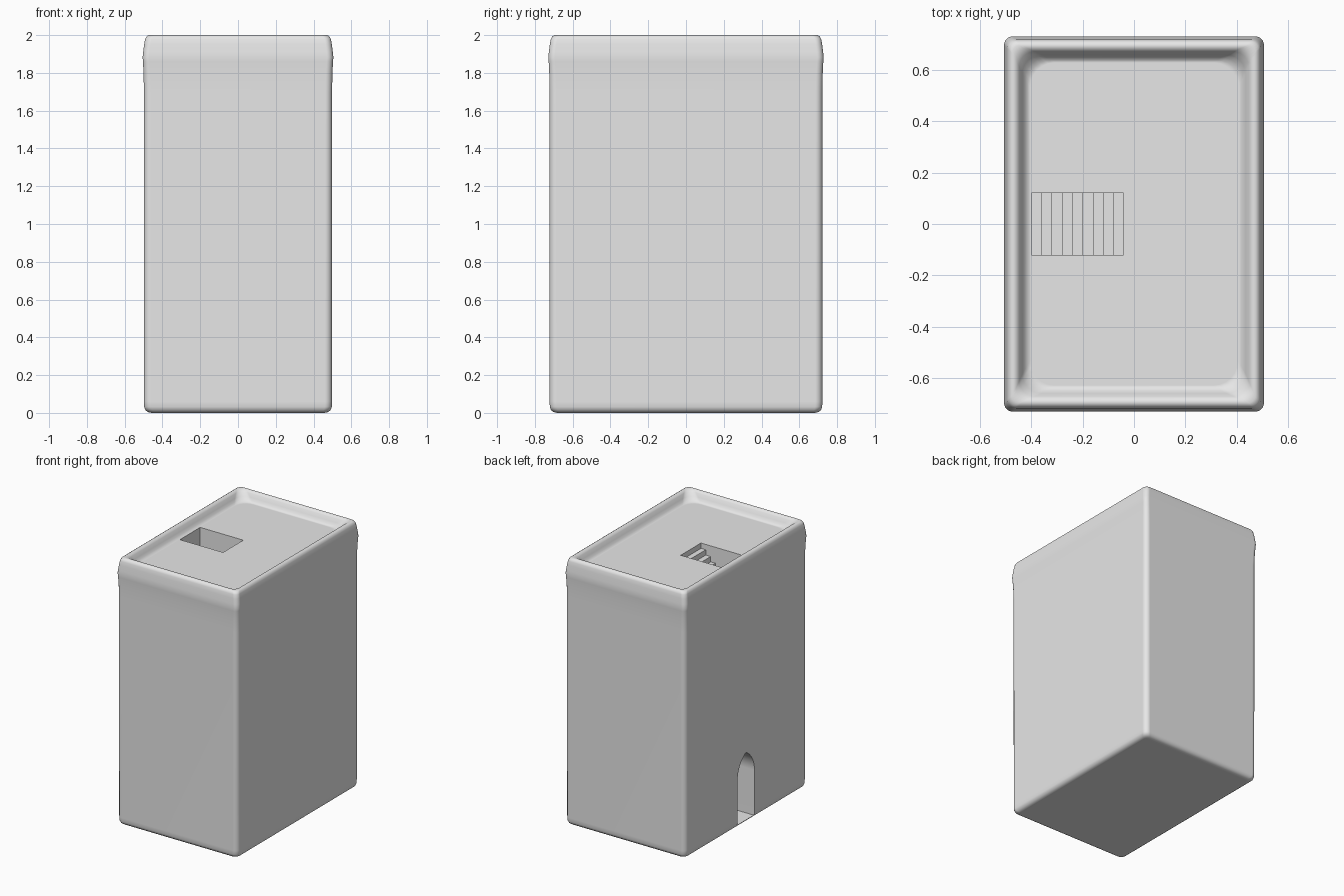
import bpy, bmesh, math

if "Cube" in bpy.data.objects:
    bpy.data.objects.remove(bpy.data.objects["Cube"])

HX, HY = 0.498, 0.722      # half sizes of the straight walls
FLOOR = 1.932              # height of the sunken roof


def ring(bm, off, radius, z, seg=6):
    """Rounded-rectangle loop, offset from the wall line."""
    hx, hy = HX + off, HY + off
    out = []
    for i, (sx, sy) in enumerate(((1, 1), (-1, 1), (-1, -1), (1, -1))):
        for k in range(seg + 1):
            a = math.pi / 2 * (i + k / seg)
            out.append(bm.verts.new((sx * (hx - radius) + radius * math.cos(a),
                                     sy * (hy - radius) + radius * math.sin(a), z)))
    return out


def make_object(name, bm):
    bmesh.ops.recalc_face_normals(bm, faces=bm.faces)
    me = bpy.data.meshes.new(name)
    bm.to_mesh(me)
    bm.free()
    ob = bpy.data.objects.new(name, me)
    bpy.context.collection.objects.link(ob)
    return ob


def prism(name, pts, shift):
    """Closed profile extruded along a vector."""
    bm = bmesh.new()
    face = bm.faces.new([bm.verts.new(p) for p in pts])
    ext = bmesh.ops.extrude_face_region(bm, geom=[face])
    bmesh.ops.translate(bm, vec=shift,
                        verts=[v for v in ext["geom"] if isinstance(v, bmesh.types.BMVert)])
    return make_object(name, bm)


# Tower block: stacked loops (offset, corner radius, height)
profile = [
    (-0.040, 0.030, 0.000), (-0.022, 0.033, 0.004), (-0.008, 0.036, 0.014),
    (-0.001, 0.038, 0.032), (0.000, 0.038, 0.060), (0.000, 0.036, 1.700),
    (0.002, 0.035, 1.800), (0.005, 0.034, 1.860), (0.007, 0.034, 1.882),
    (0.004, 0.034, 1.910), (-0.001, 0.034, 1.950), (-0.006, 0.034, 1.978),
    (-0.013, 0.034, 1.992), (-0.025, 0.034, 2.000), (-0.040, 0.045, 1.998),
    (-0.052, 0.060, 1.986), (-0.064, 0.075, 1.962), (-0.074, 0.085, 1.945),
    (-0.085, 0.090, 1.936), (-0.095, 0.095, FLOOR),
]
bm = bmesh.new()
loops = [ring(bm, *p) for p in profile]
n = len(loops[0])
for a, b in zip(loops, loops[1:]):
    for i in range(n):
        j = (i + 1) % n
        bm.faces.new((a[i], a[j], b[j], b[i]))
bm.faces.new(loops[0][::-1])
bm.faces.new(loops[-1])
tower = make_object("tower", bm)

# Roof stairwell: nine steps going down towards -x
STEP, N = 0.04, 9
x, z = -0.04, FLOOR
pts = [(-0.398, -0.12, 2.1), (x, -0.12, 2.1)]
for i in range(N):
    z -= STEP
    pts.append((x, -0.12, z))
    x = max(x - STEP, -0.398)
    pts.append((x, -0.12, z))
stairwell = prism("stairwell_cutter", pts, (0, 0.24, 0))

# Pointed-arch doorway on the -x side
W, SPRING, C = 0.10, 0.36, 0.0945
R = W + C
top = math.acos(C / R)
arc = [(R * math.cos(top * k / 8) - C, SPRING + R * math.sin(top * k / 8)) for k in range(9)]
outline = [(W, 0.02)] + arc + [(-y, h) for y, h in arc[-2::-1]] + [(-W, 0.02)]
doorway = prism("doorway_cutter", [(-0.7, y, h) for y, h in outline], (0.5, 0, 0))

# Cut both openings
bpy.context.view_layer.objects.active = tower
tower.select_set(True)
for cutter in (stairwell, doorway):
    cutter.hide_render = True
    mod = tower.modifiers.new("cut", 'BOOLEAN')
    mod.operation, mod.solver, mod.object = 'DIFFERENCE', 'EXACT', cutter
    bpy.ops.object.modifier_apply(modifier=mod.name)
    bpy.data.objects.remove(cutter)

# Single grey material and smooth shading
grey = bpy.data.materials.new("light grey")
grey.diffuse_color = (0.8, 0.8, 0.8, 1)
grey.use_nodes = True
grey.node_tree.nodes["Principled BSDF"].inputs["Base Color"].default_value = grey.diffuse_color
tower.data.materials.clear()
tower.data.materials.append(grey)
for p in tower.data.polygons:
    p.material_index = 0
bpy.ops.object.select_all(action='DESELECT')
tower.select_set(True)
bpy.ops.object.shade_smooth_by_angle(angle=math.radians(38))
wn = tower.modifiers.new("weighted normals", 'WEIGHTED_NORMAL')
wn.keep_sharp = True
